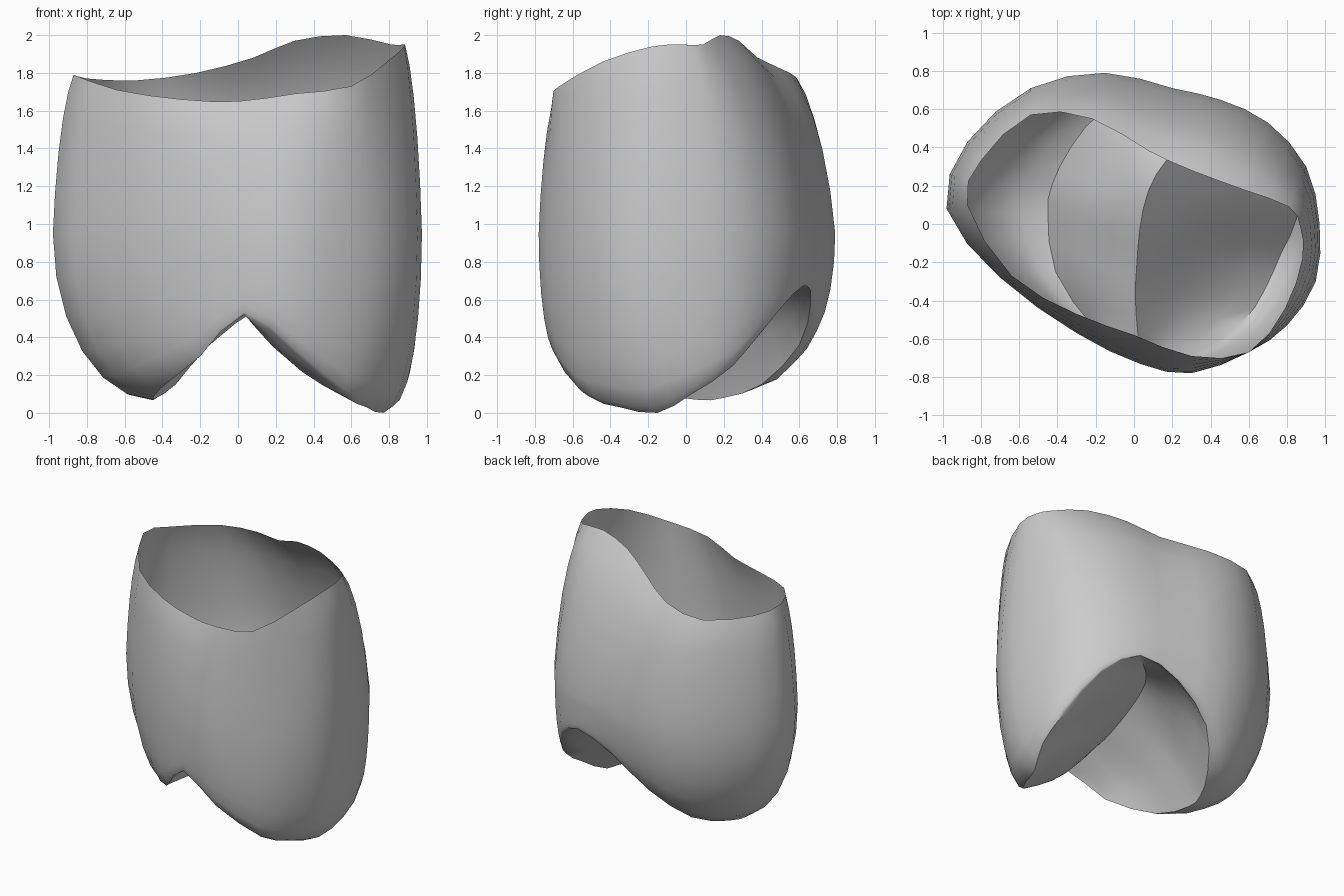
import bpy, bmesh, math
from mathutils import Vector

if "Cube" in bpy.data.objects:
    bpy.data.objects.remove(bpy.data.objects["Cube"])

SPLIT = 2        # columns between neighbouring control points
UPPER, LOWER, UNDER = 5, 6, 5

# Control loops, counter-clockwise from the front notch
rim = [(0, -.58, 1.65), (.3, -.69, 1.69), (.6, -.67, 1.73), (.79, -.44, 1.86),
       (.88, -.18, 1.94), (.87, -.02, 1.95), (.81, .09, 1.95), (.57, .18, 2),
       (.3, .28, 1.97), (.08, .38, 1.88), (-.22, .55, 1.8), (-.54, .57, 1.76),
       (-.8, .33, 1.77), (-.87, .1, 1.79), (-.64, -.27, 1.71), (-.3, -.47, 1.66)]
waist = [(.03, -.73), (.3, -.78), (.6, -.67), (.8, -.53),
         (.95, -.3), (.97, 0), (.9, .3), (.7, .53),
         (.45, .65), (.2, .71), (-.15, .79), (-.54, .71),
         (-.87, .43), (-.98, .08), (-.7, -.28), (-.3, -.57)]
hem = [(.03, -.7, .52), (.31, -.68, .31), (.56, -.52, .09), (.68, -.35, .03),
       (.77, -.15, 0), (.85, .03, .1), (.84, .25, .25), (.7, .48, .53),
       (.47, .63, .68), (.15, .66, .58), (-.15, .6, .36), (-.33, .4, .15),
       (-.43, .2, .08), (-.45, .05, .07), (-.41, -.25, .13), (-.2, -.55, .3)]
groove = [hem[0], (.01, -.28, .6), (.1, .23, .75), hem[8]]


def catmull(a, b, c, d, t):
    return 0.5 * (2 * b + (c - a) * t + (2 * a - 5 * b + 4 * c - d) * t * t
                  + (3 * b - a - 3 * c + d) * t ** 3)


def closed_loop(points):
    """Smooth closed loop through the control points."""
    p = [Vector(v) for v in points]
    n = len(p)
    return [catmull(p[i - 1], p[i], p[(i + 1) % n], p[(i + 2) % n], s / SPLIT)
            for i in range(n) for s in range(SPLIT)]


def along_groove(t):
    """Point on the smooth open line of the groove, t from front to back."""
    p = [Vector(v) for v in groove]
    p = [p[0] * 2 - p[1]] + p + [p[-1] * 2 - p[-2]]
    i = min(int(t * 3), 2)
    return catmull(*p[i:i + 4], t * 3 - i)


def bulge(start, end, t, fullness):
    """Between a straight line (fullness 0) and a quarter ellipse (1)."""
    a = t * math.pi / 2
    curve = end.lerp(start, math.cos(a))
    curve.z = start.z + (end.z - start.z) * math.sin(a)
    return start.lerp(end, t).lerp(curve, fullness)


rim_loop, hem_loop = closed_loop(rim), closed_loop(hem)
waist_loop = closed_loop([(x, y, 0.95) for x, y in waist])
count = len(rim_loop)
half = count // 2

# Rows of the shell from rim to hem
rows = [[bulge(w, r, 1 - k / UPPER, 0.6) for w, r in zip(waist_loop, rim_loop)]
        for k in range(UPPER)]
rows += [[bulge(w, h, k / LOWER, 1) for w, h in zip(waist_loop, hem_loop)]
         for k in range(LOWER + 1)]

# Underside rows from hem to groove: right lobe hollow, left lobe full at the front
ridge = [along_groove(min(i, count - i) / half) for i in range(count)]
for k in range(1, UNDER + 1):
    f = k / UNDER
    row = []
    for i in range(count):
        v = hem_loop[i].lerp(ridge[i], f)
        angle = math.pi * i / half
        if i > half:
            v.z += 0.13 * math.sin(math.pi * f ** 0.7) * math.sin(angle) ** 2
        else:
            v.z -= 0.07 * math.sin(math.pi * f) * max(0, math.sin(2 * angle))
        row.append(v)
    rows.append(row)

bm = bmesh.new()
grid = [[bm.verts.new(v) for v in row] for row in rows]
for upper, lower in zip(grid, grid[1:]):
    for i in range(count):
        j = (i + 1) % count
        bm.faces.new((lower[i], lower[j], upper[j], upper[i]))
bmesh.ops.remove_doubles(bm, verts=bm.verts, dist=0.0005)
bmesh.ops.dissolve_degenerate(bm, edges=bm.edges, dist=0.0005)

mesh = bpy.data.meshes.new("two_lobed_shell")
bm.to_mesh(mesh)
bm.free()
shell = bpy.data.objects.new("two_lobed_shell", mesh)
bpy.context.collection.objects.link(shell)

# One plain grey
grey = bpy.data.materials.new("light_grey")
grey.use_nodes = True
grey.diffuse_color = (0.6, 0.6, 0.6, 1)
grey.node_tree.nodes["Principled BSDF"].inputs["Base Color"].default_value = (0.6, 0.6, 0.6, 1)
mesh.materials.append(grey)

bpy.ops.object.select_all(action="DESELECT")
shell.select_set(True)
bpy.context.view_layer.objects.active = shell
bpy.ops.object.shade_smooth_by_angle(angle=math.radians(40))
